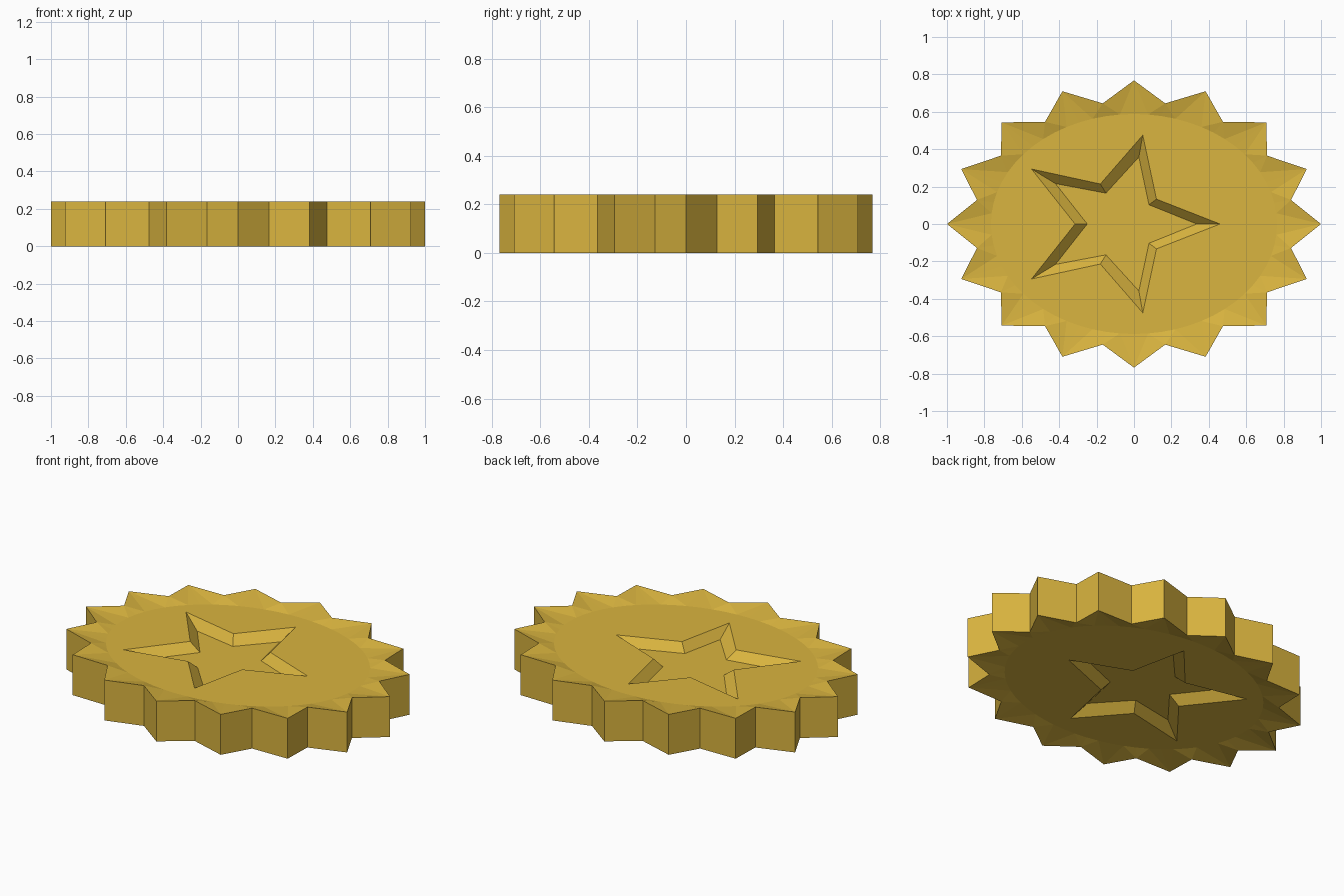
import bpy, bmesh, math

if "Cube" in bpy.data.objects:
    bpy.data.objects.remove(bpy.data.objects["Cube"])

H = 0.24         # full thickness
DISH = 0.217     # height of the flat dished field
FLOOR = 0.168    # height of the star recess floor
TEETH, RATIO = 16, 0.768
N = TEETH * 2

# Star outline and recess floor: upper half, mirrored in y
rim_half = [(0.46, 0), (0.12, 0.133), (0.047, 0.475), (-0.18, 0.214), (-0.548, 0.294), (-0.315, 0)]
floor_half = [(0.335, 0), (0.08, 0.103), (0.026, 0.358), (-0.15, 0.165), (-0.42, 0.216), (-0.25, 0)]


def mirrored(half):
    return half + [(x, -y) for x, y in half[-2:0:-1]]


def ellipse(rx, ry, n, valley=1.0):
    pts = []
    for i in range(n):
        a, k = 2 * math.pi * i / n, (valley if i % 2 else 1.0)
        pts.append((k * rx * math.cos(a), k * ry * math.sin(a)))
    return pts


bm = bmesh.new()


def ring(pts, z):
    return [bm.verts.new((x, y, z)) for x, y in pts]


def loop_edges(vs):
    return [bm.edges.get((v, vs[i - 1])) or bm.edges.new((v, vs[i - 1])) for i, v in enumerate(vs)]


def side(flip):
    """One decorated face: toothed rim, sloped ring, flat field, star recess."""
    def z(h):
        return H - h if flip else h
    rim = ring(ellipse(1, RATIO, N, 0.856), z(H))
    inner = ring(ellipse(0.765, 0.588, N * 2), z(DISH))
    star = ring(mirrored(rim_half), z(DISH))
    base = ring(mirrored(floor_half), z(FLOOR))
    # sloped ring between the teeth and the flat field
    for j in range(N):
        o, a, b, c = rim[j], inner[2 * j - 1], inner[2 * j], inner[2 * j + 1]
        bm.faces.new((o, b, a))
        bm.faces.new((o, c, b))
        bm.faces.new((o, rim[(j + 1) % N], c))
    # flat field with a star-shaped hole
    bmesh.ops.triangle_fill(bm, use_beauty=True, edges=loop_edges(inner) + loop_edges(star))
    # recess walls and floor
    for i in range(len(star)):
        bm.faces.new((star[i - 1], star[i], base[i], base[i - 1]))
    bm.faces.new(base)
    return rim


top, bottom = side(False), side(True)
# toothed outer wall
for i in range(N):
    bm.faces.new((bottom[i - 1], bottom[i], top[i], top[i - 1]))
bmesh.ops.recalc_face_normals(bm, faces=bm.faces[:])

mesh = bpy.data.meshes.new("star_medallion")
bm.to_mesh(mesh)
bm.free()
gold = bpy.data.materials.new("gold")
gold.diffuse_color = (0.70, 0.46, 0.05, 1)
gold.use_nodes = True
gold.node_tree.nodes["Principled BSDF"].inputs["Base Color"].default_value = gold.diffuse_color
mesh.materials.append(gold)
bpy.context.collection.objects.link(bpy.data.objects.new("star_medallion", mesh))
